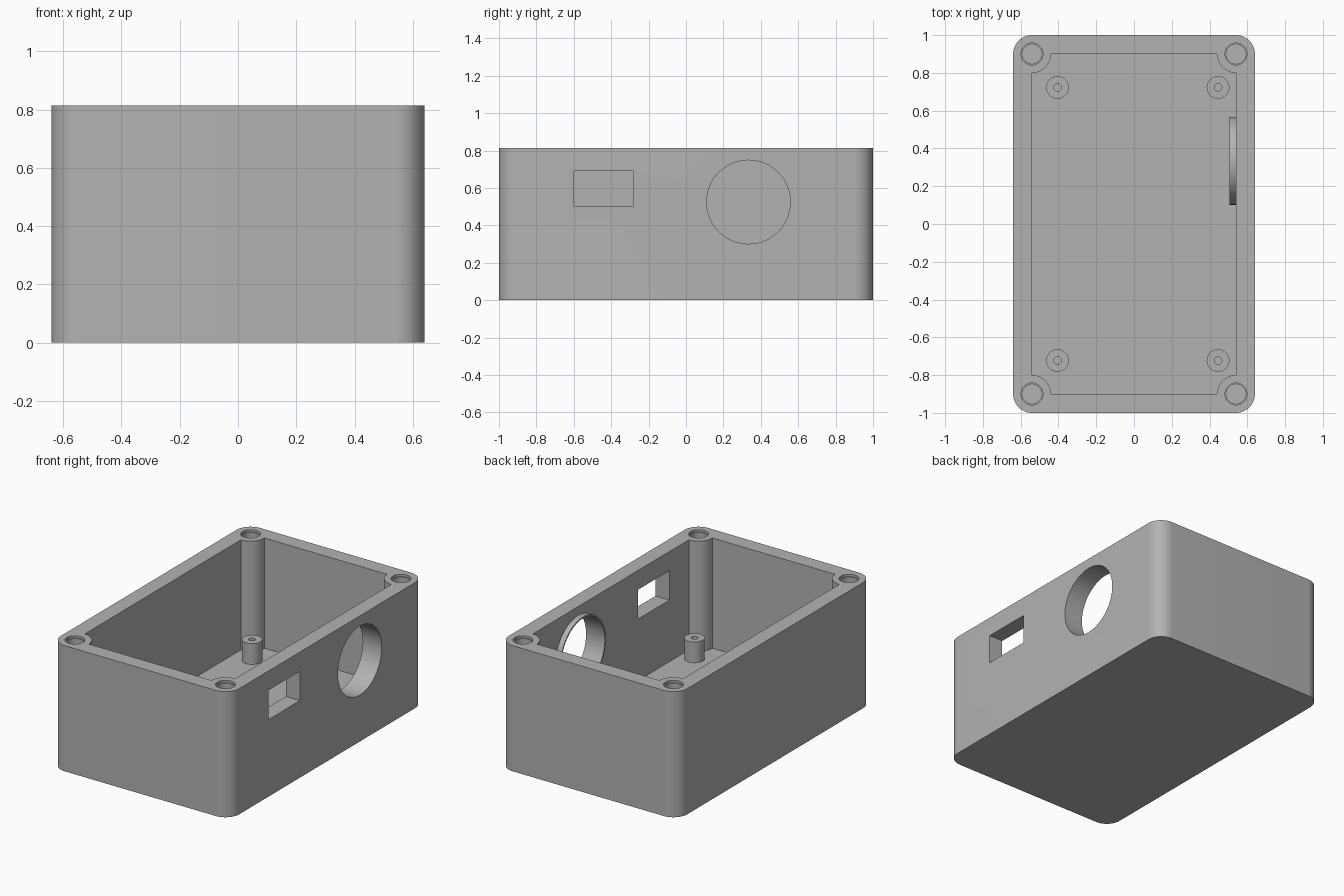
import bpy, bmesh
from math import cos, sin, pi, radians
from mathutils import Matrix, Vector

if "Cube" in bpy.data.objects:
    bpy.data.objects.remove(bpy.data.objects["Cube"], do_unlink=True)

# Main dimensions
CX, CY, R = 0.54, 0.90, 0.10      # corner centres, wall thickness and corner radius
HEIGHT, FLOOR = 0.815, 0.10
HOLE_Y, HOLE_Z, HOLE_R = 0.334, 0.525, 0.2325

grey = bpy.data.materials.new("plastic grey")
grey.use_nodes = True
COLOUR = (0.45, 0.45, 0.45, 1)
grey.diffuse_color = COLOUR
grey.node_tree.nodes["Principled BSDF"].inputs["Base Color"].default_value = COLOUR


def finish(name, bm):
    bmesh.ops.recalc_face_normals(bm, faces=bm.faces)
    mesh = bpy.data.meshes.new(name)
    bm.to_mesh(mesh)
    bm.free()
    mesh.materials.append(grey)
    ob = bpy.data.objects.new(name, mesh)
    bpy.context.collection.objects.link(ob)
    return ob


def prism(name, outline, z0, z1):
    bm = bmesh.new()
    face = bm.faces.new([bm.verts.new((x, y, z0)) for x, y in outline])
    new = bmesh.ops.extrude_face_region(bm, geom=[face])["geom"]
    verts = [v for v in new if isinstance(v, bmesh.types.BMVert)]
    bmesh.ops.translate(bm, verts=verts, vec=(0, 0, z1 - z0))
    return finish(name, bm)


def cylinder(name, start, end, radius, segments=48):
    a, b = Vector(start), Vector(end)
    turn = (b - a).to_track_quat("Z", "Y").to_matrix().to_4x4()
    bm = bmesh.new()
    bmesh.ops.create_cone(bm, cap_ends=True, segments=segments, radius1=radius, radius2=radius,
                          depth=(b - a).length, matrix=Matrix.Translation((a + b) / 2) @ turn)
    return finish(name, bm)


def cut(ob, cutter):
    mod = ob.modifiers.new("cut", "BOOLEAN")
    mod.operation, mod.solver, mod.object = "DIFFERENCE", "EXACT", cutter
    bpy.context.view_layer.objects.active = ob
    bpy.ops.object.modifier_apply(modifier=mod.name)
    bpy.data.objects.remove(cutter, do_unlink=True)


def corner_outline(scooped):
    """Rectangle with rounded corners, or with round bosses biting into its corners."""
    points, steps = [], 16
    for i, (sx, sy) in enumerate([(1, 1), (-1, 1), (-1, -1), (1, -1)]):
        for k in range(steps + 1):
            t = k / steps
            a = pi / 2 * (i + (3 - t if scooped else t))
            points.append((sx * CX + R * cos(a), sy * CY + R * sin(a)))
    return points


# Open box with corner bosses
body = prism("enclosure_body", corner_outline(False), 0, HEIGHT)
cut(body, prism("cavity_cutter", corner_outline(True), FLOOR, HEIGHT + 0.1))

# Stepped screw holes in the corner bosses
for sx in (-1, 1):
    for sy in (-1, 1):
        x, y = sx * CX, sy * CY
        for radius, bottom in ((0.058, HEIGHT - 0.015), (0.052, 0.4)):
            cut(body, cylinder("screw_cutter", (x, y, bottom), (x, y, HEIGHT + 0.1), radius))

# Round and rectangular openings in the side wall
cut(body, cylinder("round_cutter", (0.45, HOLE_Y, HOLE_Z), (0.75, HOLE_Y, HOLE_Z), HOLE_R, 96))
slot = [(0.45, -0.60), (0.75, -0.60), (0.75, -0.28), (0.45, -0.28)]
cut(body, prism("slot_cutter", slot, 0.50, 0.69))
parts = [body]

# Thin collar lining the round opening and standing proud on the inside
collar = cylinder("round_opening_collar", (0.505, HOLE_Y, HOLE_Z), (0.64, HOLE_Y, HOLE_Z), HOLE_R, 96)
cut(collar, cylinder("collar_cutter", (0.4, HOLE_Y, HOLE_Z), (0.8, HOLE_Y, HOLE_Z), HOLE_R - 0.009, 96))
parts.append(collar)

# Board standoffs on the floor
for side, x in (("right", -0.405), ("left", 0.445)):
    for end, y in (("front", -0.723), ("back", 0.723)):
        post = cylinder(f"standoff_{end}_{side}", (x, y, FLOOR), (x, y, 0.235), 0.06)
        cut(post, cylinder("pilot_cutter", (x, y, FLOOR + 0.01), (x, y, 0.3), 0.02, 24))
        parts.append(post)

# Smooth curved walls, crisp edges
bpy.ops.object.select_all(action="DESELECT")
for ob in parts:
    ob.select_set(True)
bpy.context.view_layer.objects.active = body
bpy.ops.object.shade_smooth_by_angle(angle=radians(30))
